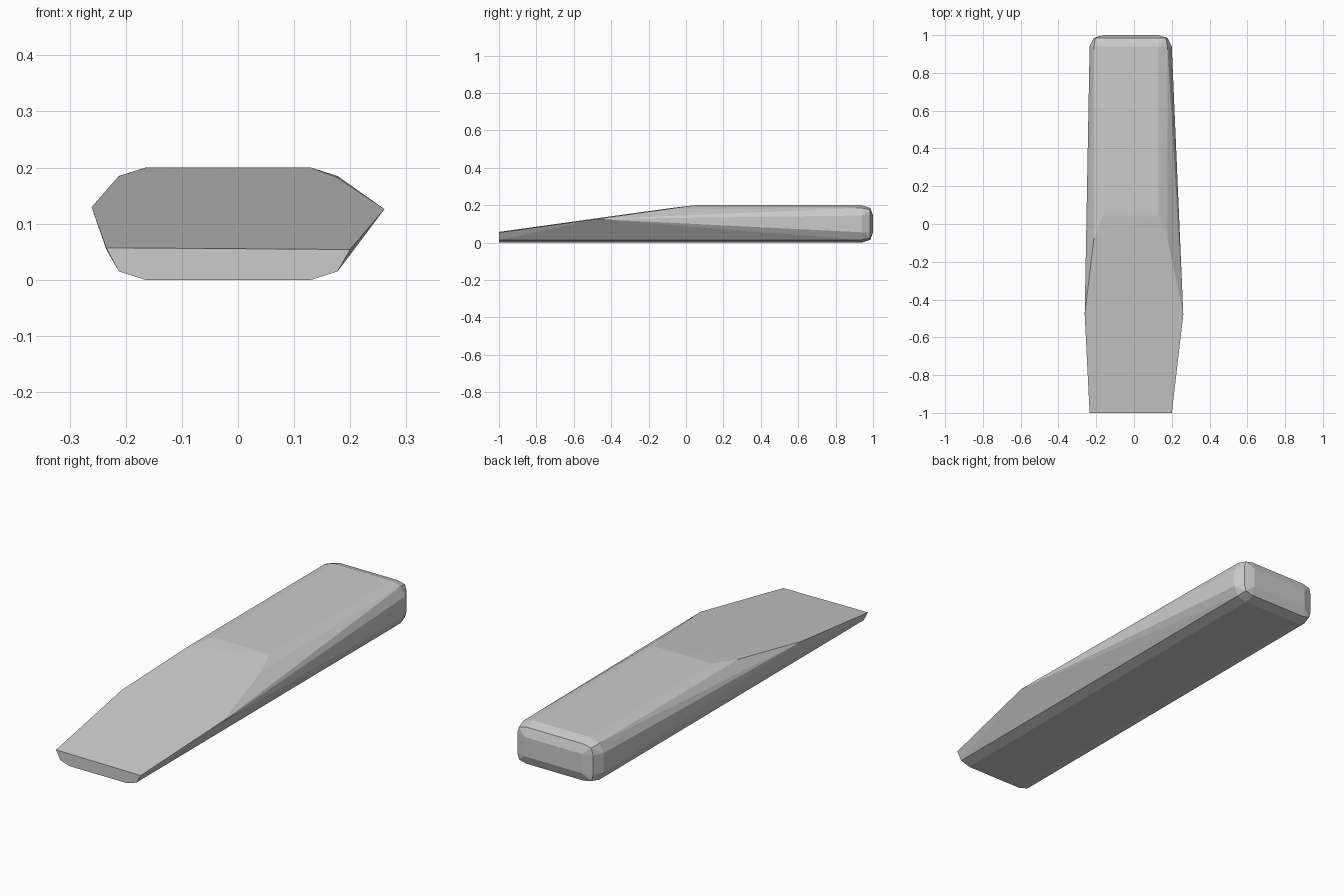
import bpy
import bmesh

if "Cube" in bpy.data.objects:
    bpy.data.objects.remove(bpy.data.objects["Cube"])

CX, CZ = -0.0175, 0.1          # centre line of the body section


def slope_z(x, y):
    """Height of the sloping top plane."""
    return 0.1945 + 0.139 * y - 0.007 * x


points = []

# Rounded rear end: nested bevelled sections (y, [(half width, half height)])
rear = [
    (0.94, [(0.1475, 0.1), (0.195, 0.085), (0.2175, 0.045)]),
    (0.985, [(0.1475, 0.085), (0.186, 0.076), (0.195, 0.045)]),
    (1.0, [(0.1475, 0.045)]),
]
for y, section in rear:
    for w, h in section:
        for sx in (-1, 1):
            for sz in (-1, 1):
                points.append((CX + sx * w, y, CZ + sz * h))

for s in (-1, 1):
    # Thin front end
    points.append((CX + s * 0.1475, -1, 0))
    points.append((CX + s * 0.195, -1, 0.015))
    x = CX + s * 0.2175
    points.append((x, -1, slope_z(x, -1)))
    # Widest corner and the start of the slope
    x = s * 0.261
    points.append((x, -0.48, slope_z(x, -0.48)))
    x = CX + s * 0.195
    points.append((x, -0.08, slope_z(x, -0.08)))
    x = CX + s * 0.1475
    points.append((x, 0.045, 0.2))

# Wrap the corners in one solid, flat-faced wedge
bm = bmesh.new()
for p in points:
    bm.verts.new(p)
result = bmesh.ops.convex_hull(bm, input=bm.verts[:])
loose = [v for v in bm.verts if not v.link_faces]
bmesh.ops.delete(bm, geom=loose, context='VERTS')
bmesh.ops.dissolve_limit(bm, angle_limit=0.01, verts=bm.verts[:], edges=bm.edges[:])
bmesh.ops.recalc_face_normals(bm, faces=bm.faces[:])

mesh = bpy.data.meshes.new("wedge_body")
bm.to_mesh(mesh)
bm.free()
obj = bpy.data.objects.new("wedge_body", mesh)
bpy.context.collection.objects.link(obj)
